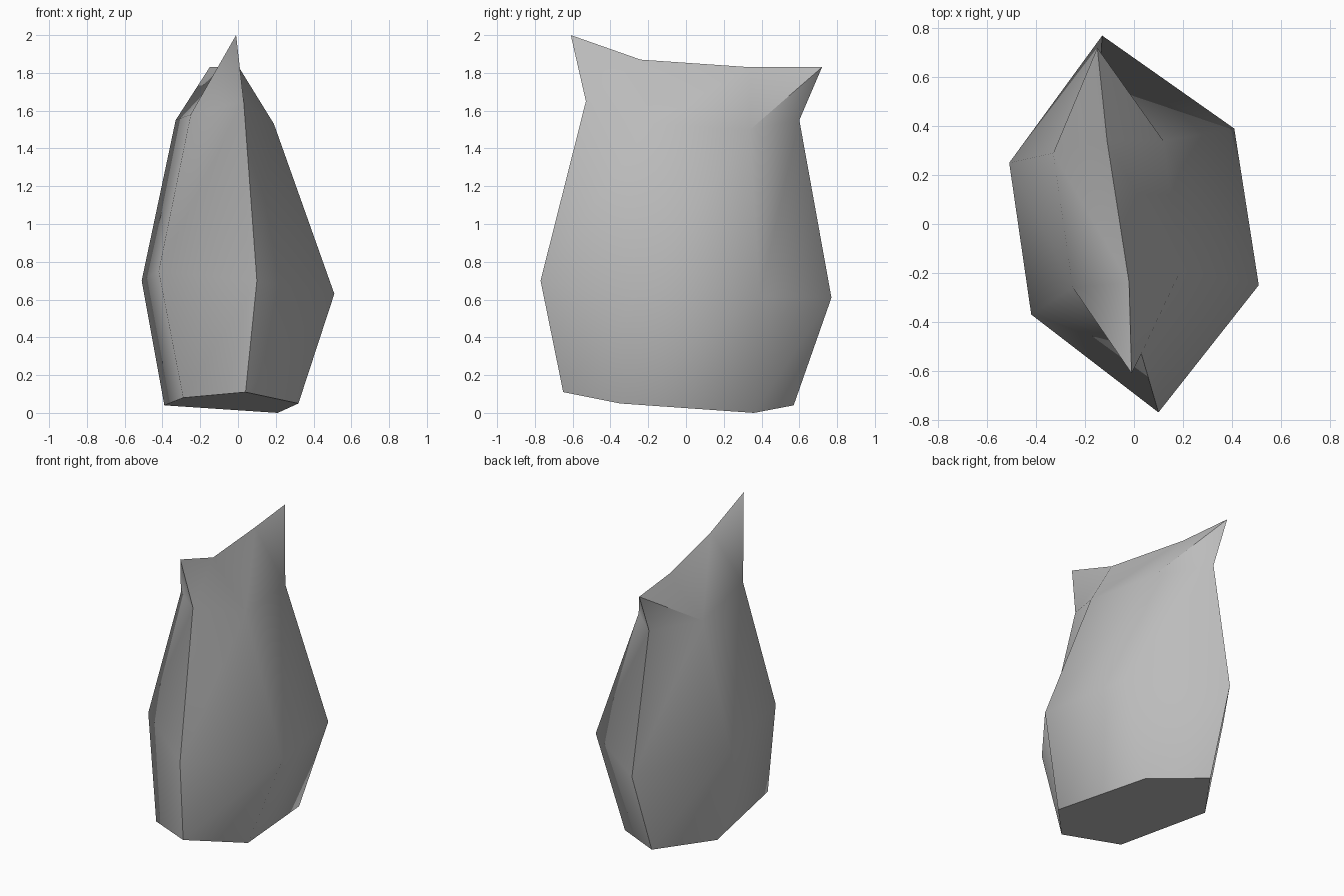
import bpy
import bmesh
from math import radians

default_cube = bpy.data.objects.get("Cube")
if default_cube:
    bpy.data.objects.remove(default_cube, do_unlink=True)


def flat_material(name, colour):
    material = bpy.data.materials.new(name)
    material.use_nodes = True
    material.diffuse_color = colour
    shader = material.node_tree.nodes["Principled BSDF"]
    shader.inputs["Base Color"].default_value = colour
    shader.inputs["Roughness"].default_value = 0.9
    return material


# Six-sided cross-sections, running counter-clockwise from the front corner
base = [(.04, -.65, .11), (.32, -.35, .05), (.21, .36, 0),
        (-.14, .57, .04), (-.39, .22, .04), (-.29, -.47, .08)]
belly = [(.1, -.77, .7), (.51, -.25, .63), (.41, .39, .62),
         (-.13, .77, .61), (-.51, .25, .7), (-.42, -.37, .75)]
shoulder = [(.03, -.53, 1.65), (.19, -.19, 1.53), (.12, .34, 1.5),
            (-.14, .6, 1.55), (-.33, .29, 1.55), (-.25, -.26, 1.58)]
# Crest from the tall front peak to the lower back peak
crest = [(-.01, -.61, 2), (-.02, -.24, 1.87), (-.11, .34, 1.83), (-.15, .72, 1.83)]

bm = bmesh.new()


def add_points(points):
    return [bm.verts.new(point) for point in points]


def bridge(lower, upper):
    count = len(lower)
    for i in range(count):
        j = (i + 1) % count
        bm.faces.new((lower[i], lower[j], upper[j], upper[i]))


base, belly, shoulder, crest = map(add_points, (base, belly, shoulder, crest))

# Underside and body walls
bm.faces.new(reversed(base))
bridge(base, belly)
bridge(belly, shoulder)

# Crest slopes on both sides, closed by the end facets
front, left_front, left_back, back, right_back, right_front = shoulder
peak, front_dip, back_dip, back_peak = crest
slopes = [
    (front, left_front, front_dip, peak),
    (left_front, left_back, back_dip, front_dip),
    (left_back, back_peak, back_dip),
    (left_back, back, back_peak),
    (back, right_back, back_peak),
    (right_back, back_dip, back_peak),
    (right_back, right_front, front_dip, back_dip),
    (right_front, peak, front_dip),
    (right_front, front, peak),
]
for corners in slopes:
    bm.faces.new(corners)
bmesh.ops.recalc_face_normals(bm, faces=bm.faces)

mesh = bpy.data.meshes.new("rock")
bm.to_mesh(mesh)
bm.free()
mesh.materials.append(flat_material("stone grey", (.5, .5, .5, 1)))
rock = bpy.data.objects.new("rock", mesh)
bpy.context.collection.objects.link(rock)

# Soft body shading with crisp main ridges
bpy.ops.object.select_all(action="DESELECT")
rock.select_set(True)
bpy.context.view_layer.objects.active = rock
bpy.ops.object.shade_smooth_by_angle(angle=radians(55))
